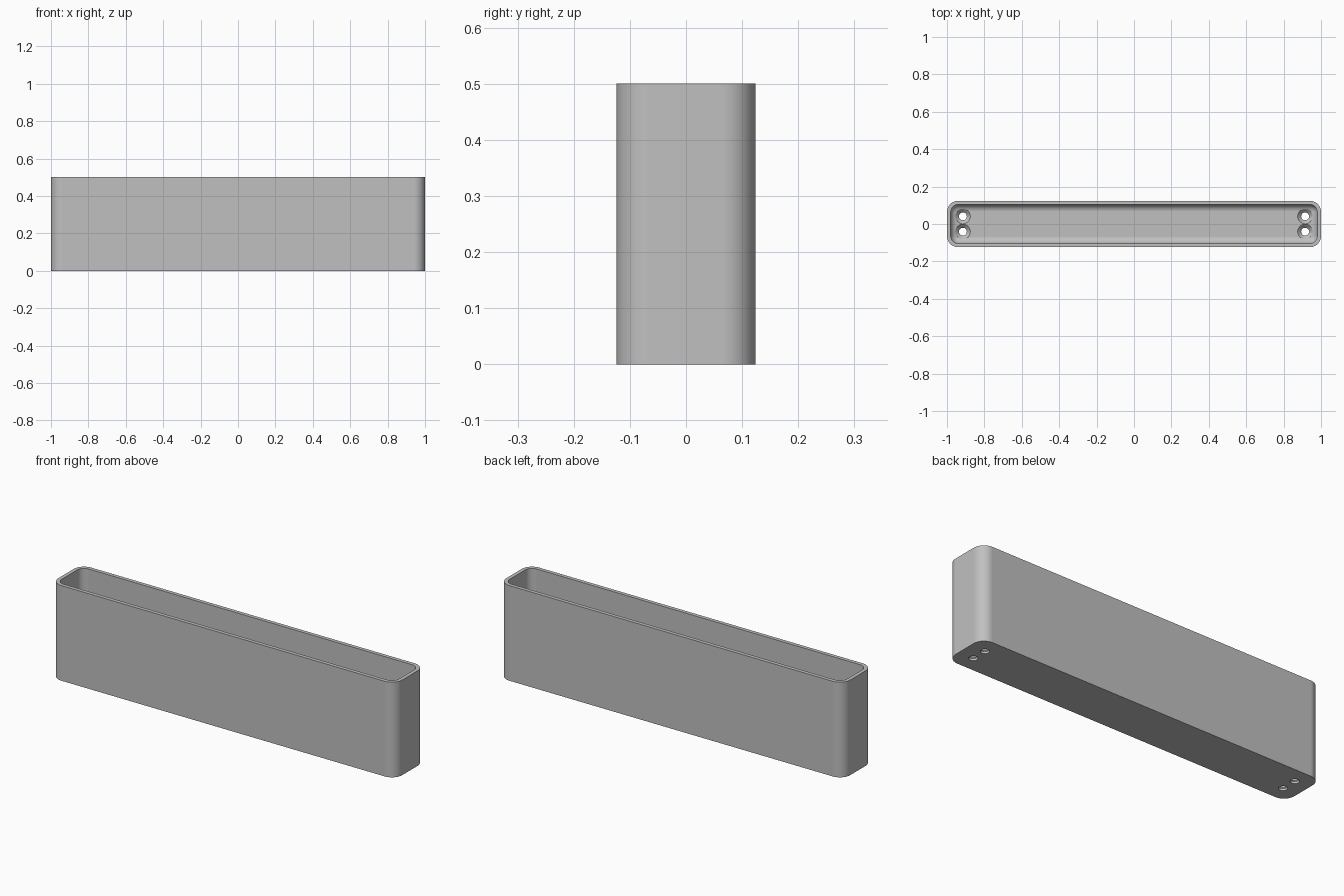
import bpy, bmesh
from math import cos, sin, pi, radians

cube = bpy.data.objects.get("Cube")
if cube:
    bpy.data.objects.remove(cube, do_unlink=True)

HALF_X, HALF_Y, HEIGHT = 1.0, 0.124, 0.5
CORNER, WALL, FLOOR, FILLET = 0.06, 0.02, 0.03, 0.038
STEPS = 10

grey = bpy.data.materials.new("plain grey")
grey.use_nodes = True
colour = (0.53, 0.53, 0.53, 1)
grey.diffuse_color = colour
grey.node_tree.nodes["Principled BSDF"].inputs["Base Color"].default_value = colour


def rounded_rect(bm, inset, z):
    """Ring of vertices around the tray outline, moved inwards by inset."""
    r = CORNER - inset
    cx, cy = HALF_X - CORNER, HALF_Y - CORNER
    ring = []
    for q, (sx, sy) in enumerate([(1, 1), (-1, 1), (-1, -1), (1, -1)]):
        for i in range(STEPS + 1):
            a = (q + i / STEPS) * pi / 2
            ring.append(bm.verts.new((sx * cx + r * cos(a), sy * cy + r * sin(a), z)))
    return ring


def circle(bm, x, y, r, z, n=32):
    return [bm.verts.new((x + r * cos(2 * pi * i / n), y + r * sin(2 * pi * i / n), z))
            for i in range(n)]


def skin(bm, rings):
    """Bridge consecutive rings and cap both ends."""
    for a, b in zip(rings, rings[1:]):
        for i in range(len(a)):
            j = (i + 1) % len(a)
            bm.faces.new((a[i], a[j], b[j], b[i]))
    bm.faces.new(rings[0][::-1])
    bm.faces.new(rings[-1])


def make_object(name, bm):
    bmesh.ops.recalc_face_normals(bm, faces=bm.faces)
    mesh = bpy.data.meshes.new(name)
    bm.to_mesh(mesh)
    bm.free()
    mesh.materials.append(grey)
    obj = bpy.data.objects.new(name, mesh)
    bpy.context.collection.objects.link(obj)
    return obj


# Tray: outer wall, rim, inner wall and rounded transition to the floor
bm = bmesh.new()
rings = [rounded_rect(bm, 0, 0), rounded_rect(bm, 0, HEIGHT), rounded_rect(bm, WALL, HEIGHT)]
for i in range(STEPS + 1):
    a = i / STEPS * pi / 2
    rings.append(rounded_rect(bm, WALL + FILLET * (1 - cos(a)),
                              FLOOR + FILLET * (1 - sin(a))))
skin(bm, rings)
tray = make_object("tray", bm)

# Countersunk screw holes, two at each end
bm = bmesh.new()
for x in (-0.915, 0.915):
    for y in (-0.041, 0.041):
        skin(bm, [circle(bm, x, y, r, z) for r, z in
                  ((0.021, -0.05), (0.021, 0.011), (0.04, FLOOR), (0.04, 0.12))])
cutter = make_object("screw_hole_cutter", bm)
cutter.hide_render = True

cut = tray.modifiers.new("screw holes", 'BOOLEAN')
cut.operation = 'DIFFERENCE'
cut.solver = 'EXACT'
cut.object = cutter

bpy.ops.object.select_all(action='DESELECT')
bpy.context.view_layer.objects.active = tray
tray.select_set(True)
bpy.ops.object.modifier_apply(modifier=cut.name)
bpy.data.objects.remove(cutter, do_unlink=True)

# Smooth corners with crisp rims and flat sides
bpy.ops.object.shade_smooth_by_angle(angle=radians(30))
weighted = tray.modifiers.new("flat sides", 'WEIGHTED_NORMAL')
weighted.keep_sharp = True
